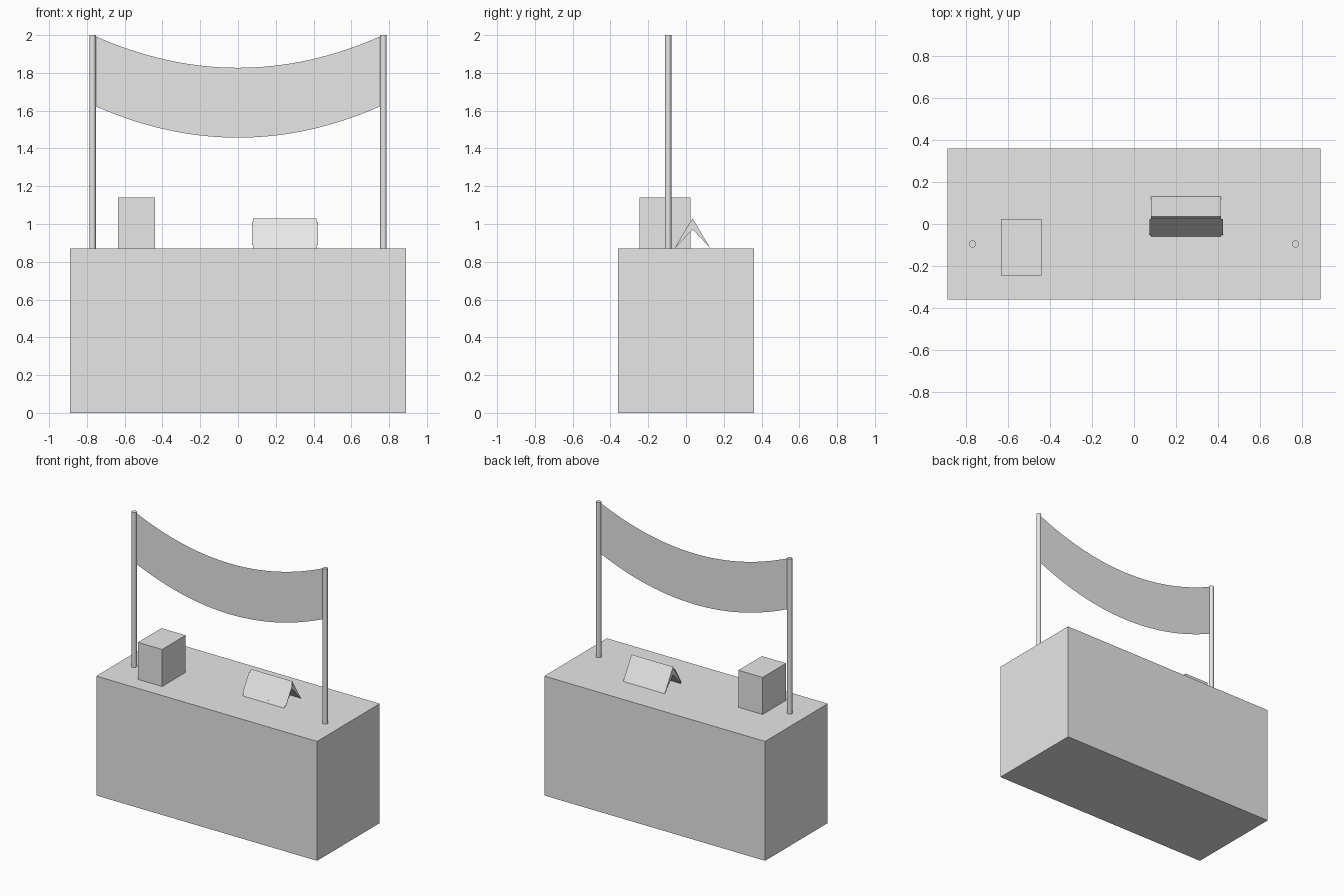
import bpy
import bmesh
from mathutils import Vector

cube = bpy.data.objects.get("Cube")
if cube:
    bpy.data.objects.remove(cube, do_unlink=True)

grey = bpy.data.materials.new("plain_grey")
grey.use_nodes = True
COLOUR = (0.8, 0.8, 0.8, 1)
grey.diffuse_color = COLOUR
grey.node_tree.nodes["Principled BSDF"].inputs["Base Color"].default_value = COLOUR

TOP = 0.87       # height of the counter top
POLE_X = 0.77
POLE_Y = -0.095
POLE_R = 0.017


def add_object(name, bm):
    bmesh.ops.recalc_face_normals(bm, faces=bm.faces)
    mesh = bpy.data.meshes.new(name)
    bm.to_mesh(mesh)
    bm.free()
    obj = bpy.data.objects.new(name, mesh)
    bpy.context.collection.objects.link(obj)
    mesh.materials.append(grey)
    return obj


def box(name, low, high):
    low, high = Vector(low), Vector(high)
    bm = bmesh.new()
    bmesh.ops.create_cube(bm, size=1)
    bmesh.ops.scale(bm, vec=high - low, verts=bm.verts)
    bmesh.ops.translate(bm, vec=(low + high) / 2, verts=bm.verts)
    return add_object(name, bm)


def extrude_x(name, profile, x0, x1):
    """Extrude a closed (y, z) profile along x."""
    bm = bmesh.new()
    face = bm.faces.new([bm.verts.new((x0, y, z)) for y, z in profile])
    result = bmesh.ops.extrude_face_region(bm, geom=[face])
    moved = [v for v in result["geom"] if isinstance(v, bmesh.types.BMVert)]
    bmesh.ops.translate(bm, vec=(x1 - x0, 0, 0), verts=moved)
    return add_object(name, bm)


# Counter and the box standing on it
box("counter", (-0.89, -0.36, 0), (0.89, 0.36, TOP))
box("counter_box", (-0.635, -0.245, TOP), (-0.44, 0.025, 1.14))

# Poles
for name, side in (("left_pole", 1), ("right_pole", -1)):
    bpy.ops.mesh.primitive_cylinder_add(
        vertices=24, radius=POLE_R, depth=2 - TOP,
        location=(side * POLE_X, POLE_Y, (2 + TOP) / 2))
    pole = bpy.context.object
    pole.name = name
    pole.data.materials.append(grey)
    bpy.ops.object.shade_smooth_by_angle()

# Sagging banner between the poles
bm = bmesh.new()
STEPS = 32
columns = []
for i in range(STEPS + 1):
    t = 2 * i / STEPS - 1
    x = t * (POLE_X - POLE_R / 2)
    columns.append([bm.verts.new((x, POLE_Y, z + 0.17 * t * t)) for z in (1.457, 1.827)])
for a, b in zip(columns, columns[1:]):
    bm.faces.new((a[0], b[0], b[1], a[1]))
add_object("banner", bm)

# Folded tent card with pointed feet
foot, ridge, back = Vector((-0.06, TOP)), Vector((0.035, 1.03)), Vector((0.13, TOP))
extrude_x("tent_card", [foot, ridge, back, (0.035, 0.972)], 0.08, 0.415)

# Thin label on the front slope of the card, slightly wider than it
slope = (ridge - foot).normalized()
out = Vector((-slope.y, slope.x)) * 0.002
low, high = foot.lerp(ridge, 0.11), foot.lerp(ridge, 0.87)
extrude_x("card_label", [low, high, high + out, low + out], 0.073, 0.424)
